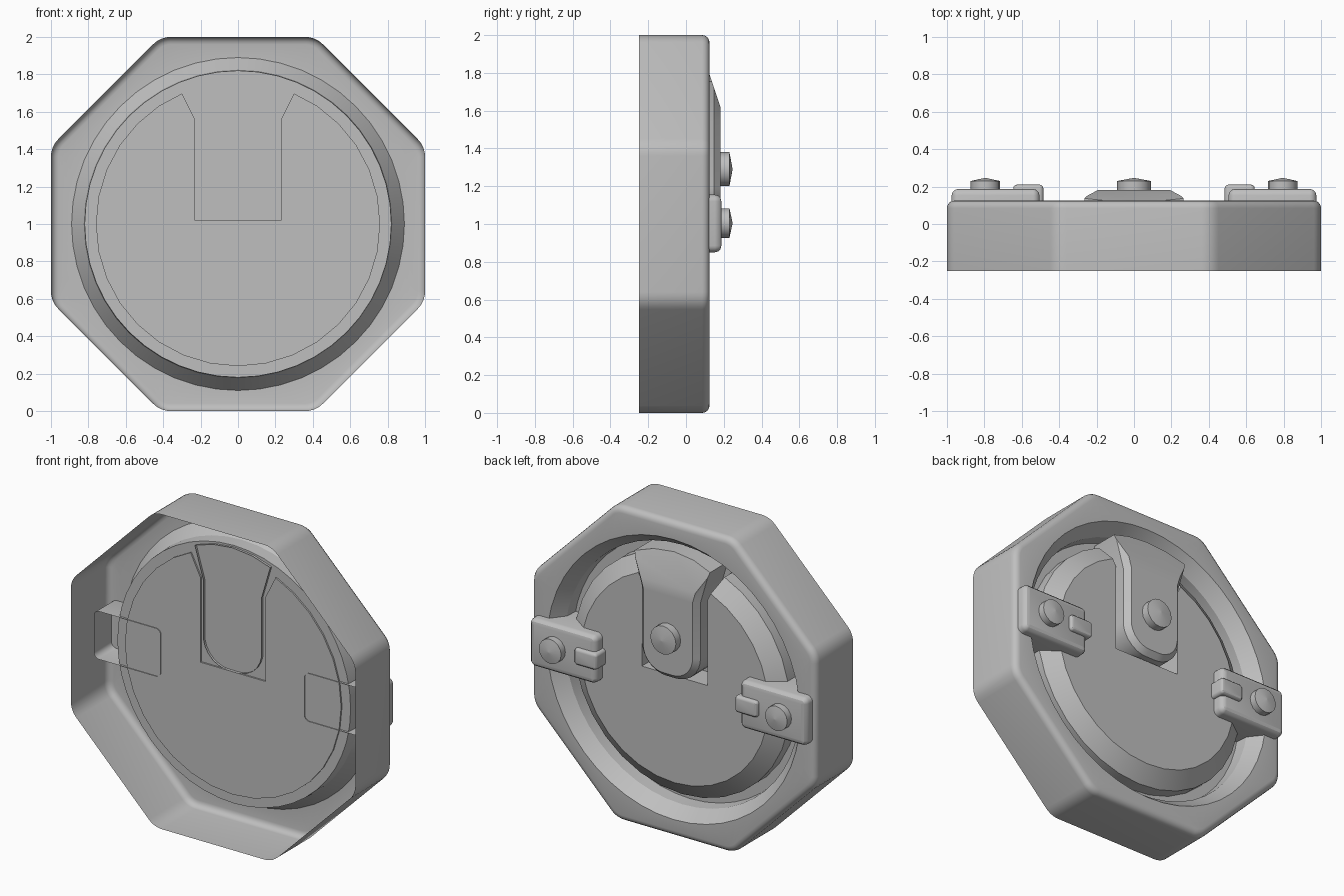
import bpy
import bmesh
from math import cos, sin, pi, tan
from mathutils import Vector

if "Cube" in bpy.data.objects:
    bpy.data.objects.remove(bpy.data.objects["Cube"])

grey = bpy.data.materials.new("plain grey")
grey.use_nodes = True
grey.diffuse_color = (0.52, 0.52, 0.52, 1)
grey.node_tree.nodes["Principled BSDF"].inputs["Base Color"].default_value = (0.52, 0.52, 0.52, 1)

CENTRE = Vector((0, 0, 1))


def circle(r, n=48, cx=0, cz=0):
    return [Vector((cx + r * cos(2 * pi * i / n), cz + r * sin(2 * pi * i / n))) for i in range(n)]


def inset(points, d):
    """Move every side of a counter-clockwise outline inwards by d."""
    out = []
    for i, p in enumerate(points):
        a = (p - points[i - 1]).normalized()
        b = (points[(i + 1) % len(points)] - p).normalized()
        na, nb = Vector((-a.y, a.x)), Vector((-b.y, b.x))
        out.append(p + (na + nb) * (d / (1 + na.dot(nb))))
    return out


def rounded(points, radii, seg=5):
    """Replace each corner by an arc of the given radius."""
    out = []
    for i, p in enumerate(points):
        if radii[i] <= 0:
            out.append(p)
            continue
        a = (points[i - 1] - p).normalized()
        b = (points[(i + 1) % len(points)] - p).normalized()
        t = radii[i] / tan(a.angle(b) / 2)
        s, e = p + a * t, p + b * t
        c = p + (a + b).normalized() * (radii[i] / sin(a.angle(b) / 2))
        for k in range(seg + 1):
            out.append(c + (s.lerp(e, k / seg) - c).normalized() * radii[i])
    return out


def add_rings(bm, rings):
    """Skin a stack of (outline, y) rings and return the loops."""
    loops = [[bm.verts.new((p.x, y, p.y)) for p in pts] for pts, y in rings]
    for lo, hi in zip(loops, loops[1:]):
        for i in range(len(lo)):
            bm.faces.new((lo[i - 1], lo[i], hi[i], hi[i - 1]))
    return loops


def finish(name, bm, smooth=True):
    bmesh.ops.recalc_face_normals(bm, faces=bm.faces)
    mesh = bpy.data.meshes.new(name)
    bm.to_mesh(mesh)
    bm.free()
    obj = bpy.data.objects.new(name, mesh)
    obj.location = CENTRE
    mesh.materials.append(grey)
    bpy.context.collection.objects.link(obj)
    if smooth:
        bpy.ops.object.select_all(action="DESELECT")
        obj.select_set(True)
        bpy.context.view_layer.objects.active = obj
        bpy.ops.object.shade_smooth_by_angle(angle=pi / 6)
    return obj


def loft(name, rings, front_cap=False, smooth=True):
    bm = bmesh.new()
    loops = add_rings(bm, rings)
    bm.faces.new(loops[-1])
    if front_cap:
        bm.faces.new(loops[0])
    return finish(name, bm, smooth)


def soft_block(name, outline, radii, front, back, bevel):
    """Open-fronted block with rounded corners and a rounded back rim."""
    rings = [(rounded(outline, radii), front)]
    for k in range(4):
        a = k / 3 * pi / 2
        d = bevel * (1 - cos(a))
        rings.append((rounded(inset(outline, d), [max(r - d, 0.004) for r in radii]),
                      back - bevel * (1 - sin(a))))
    return loft(name, rings)


def box(x0, x1, z0, z1):
    return [Vector(p) for p in ((x0, z0), (x1, z0), (x1, z1), (x0, z1))]


def knob(name, x, z, r, base):
    loft(name, [(circle(r, 16, x, z), base), (circle(r, 16, x, z), base + 0.05),
                (circle(0.004, 16, x, z), base + 0.066)])


# Octagonal frame: open at the front, with a round recess in the back
octagon = circle(1 / cos(pi / 8), 8)
octagon = [Vector((p.x * cos(pi / 8) - p.y * sin(pi / 8), p.x * sin(pi / 8) + p.y * cos(pi / 8)))
           for p in octagon]
bm = bmesh.new()
outer = [(rounded(octagon, [0.13] * 8), -0.25)]
for k in range(5):
    a = k / 4 * pi / 2
    d = 0.04 * (1 - cos(a))
    outer.append((rounded(inset(octagon, d), [0.13 - d] * 8), 0.085 + 0.04 * sin(a)))
rim = add_rings(bm, outer)[-1]
bowl = add_rings(bm, [(circle(0.89), 0.125), (circle(0.825), 0.04), (circle(0.82), -0.04)])
bm.faces.new(bowl[-1])
edges = [bm.edges.get((loop[i - 1], loop[i])) for loop in (rim, bowl[0]) for i in range(len(loop))]
bmesh.ops.bridge_loops(bm, edges=edges)
finish("octagonal_frame", bm)

# Round door with a chamfered edge
door = loft("round_door", [(circle(0.76, 32), -0.05), (circle(0.76, 32), 0.04),
                           (circle(0.66, 32), 0.115)], front_cap=True)

# Slot through the door for the latch arm
half = [(0.23, 0.02), (0.23, 0.56), (0.3, 0.7), (0.36, 0.9)]
slot = [Vector(p) for p in half] + [Vector((-x, z)) for x, z in reversed(half)]
cutter = loft("slot_cutter", [(slot, -0.2), (slot, 0.3)], front_cap=True, smooth=False)
cut = door.modifiers.new("slot", "BOOLEAN")
cut.operation = "DIFFERENCE"
cut.solver = "EXACT"
cut.object = cutter
cutter.hide_render = True
cutter.hide_viewport = True
cutter.display_type = "WIRE"

# Latch arm: round lower end, flared and sloping upper end
half = [(0.205, 0.025), (0.205, 0.55), (0.265, 0.755), (0.14, 0.795)]
arm = [Vector(p) for p in half] + [Vector((0, 0.81))] + [Vector((-x, z)) for x, z in reversed(half)]


def arm_ring(d):
    corner = 0.17 - d
    return rounded(inset(arm, d), [corner] + [0] * 7 + [corner], 7)


bm = bmesh.new()
loops = add_rings(bm, [(arm_ring(0), -0.055), (arm_ring(0), 0.148), (arm_ring(0.032), 0.182)])
bm.faces.new(loops[-1])
res = bmesh.ops.bisect_plane(bm, geom=bm.verts[:] + bm.edges[:] + bm.faces[:],
                             plane_co=(0, 0.182, 0.62), plane_no=(0, 0.15, 0.05), clear_outer=True)
bmesh.ops.edgeloop_fill(bm, edges=[g for g in res["geom_cut"] if isinstance(g, bmesh.types.BMEdge)])
finish("latch_arm", bm)
knob("latch_arm_knob", 0, 0.29, 0.09, 0.18)

# Side clamps, mirrored left and right
for side, s in (("left", 1), ("right", -1)):
    x0, x1 = sorted((0.505 * s, 0.975 * s))
    soft_block(side + "_clamp", box(x0, x1, -0.15, 0.155), [0.035] * 4, -0.055, 0.187, 0.034)
    x0, x1 = sorted((0.485 * s, 0.645 * s))
    soft_block(side + "_clamp_tab", box(x0, x1, -0.045, 0.06), [0.02] * 4, 0.11, 0.21, 0.018)
    knob(side + "_clamp_knob", 0.795 * s, 0.005, 0.078, 0.18)
